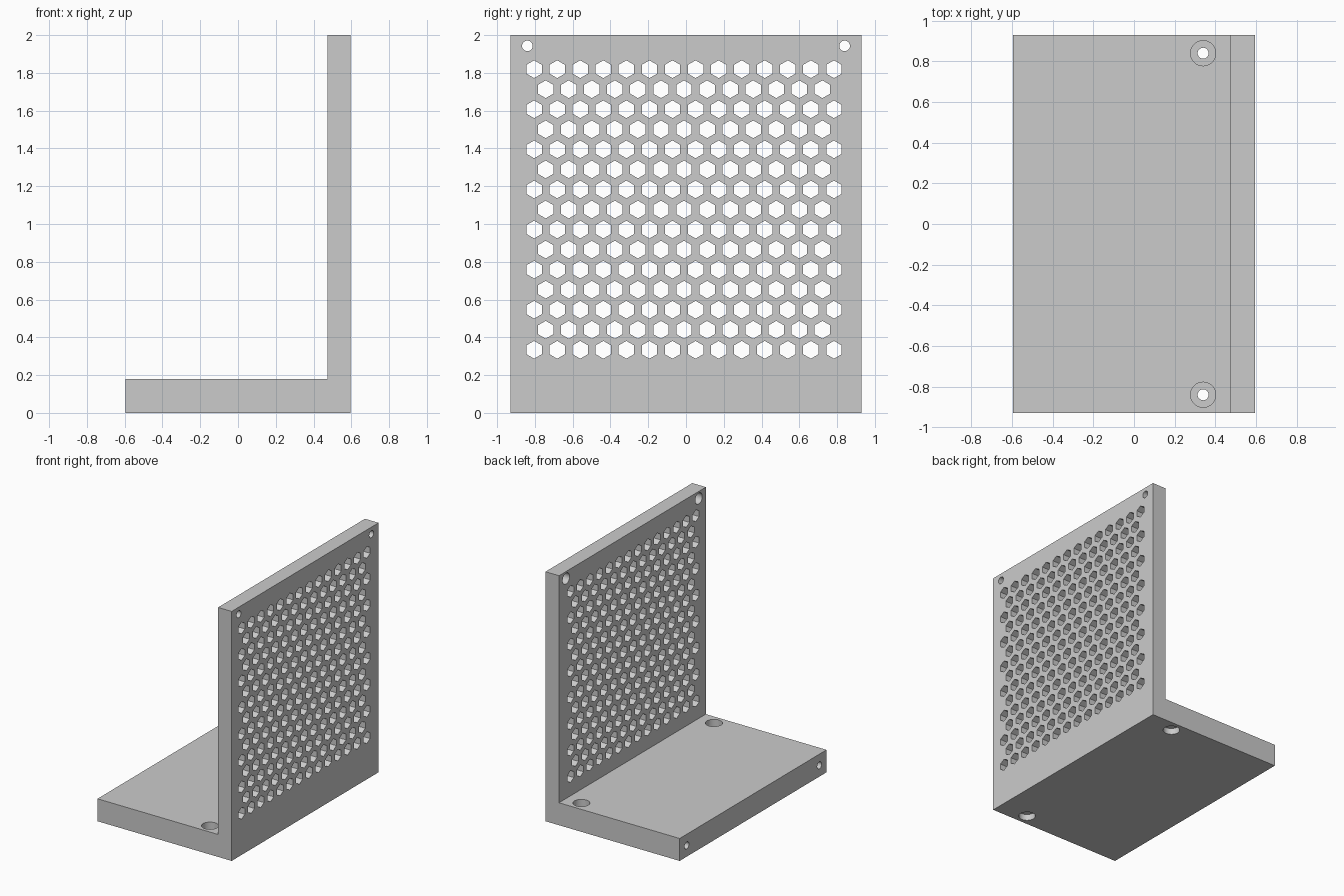
import bpy, bmesh
from math import cos, sin, tau, pi
from mathutils import Matrix, Vector

cube = bpy.data.objects.get("Cube")
if cube:
    bpy.data.objects.remove(cube)

grey = bpy.data.materials.new("plain grey")
grey.use_nodes = True
color = (0.6, 0.6, 0.6, 1)
grey.diffuse_color = color
grey.node_tree.nodes["Principled BSDF"].inputs["Base Color"].default_value = color

HALF_X, HALF_Y, WALL_X, BASE_Z, HOLE_Y = 0.595, 0.93, 0.475, 0.18, 0.84
ALONG_X = Matrix.Rotation(pi / 2, 4, 'Y')
ALONG_Z = Matrix.Identity(4)


def link(bm, name):
    bmesh.ops.recalc_face_normals(bm, faces=bm.faces)
    mesh = bpy.data.meshes.new(name)
    bm.to_mesh(mesh)
    bm.free()
    obj = bpy.data.objects.new(name, mesh)
    bpy.context.collection.objects.link(obj)
    mesh.materials.append(grey)
    return obj


def stepped_cutter(bm, origin, turn, steps, sides=32):
    """Closed plug made of stacked (distance, radius) rings."""
    place = Matrix.Translation(Vector(origin)) @ turn
    rings = [[bm.verts.new(place @ Vector((r * cos(tau * i / sides), r * sin(tau * i / sides), d)))
              for i in range(sides)] for d, r in steps]
    for a, b in zip(rings, rings[1:]):
        for i in range(sides):
            j = (i + 1) % sides
            bm.faces.new((a[i], a[j], b[j], b[i]))
    bm.faces.new(rings[0])
    bm.faces.new(rings[-1])


# L-shaped bracket body, extruded from its side profile
bm = bmesh.new()
profile = [(-HALF_X, 0), (HALF_X, 0), (HALF_X, 2), (WALL_X, 2), (WALL_X, BASE_Z), (-HALF_X, BASE_Z)]
face = bm.faces.new([bm.verts.new((x, -HALF_Y, z)) for x, z in profile])
sweep = bmesh.ops.extrude_face_region(bm, geom=[face])["geom"]
bmesh.ops.translate(bm, vec=(0, 2 * HALF_Y, 0), verts=[v for v in sweep if isinstance(v, bmesh.types.BMVert)])
bracket = link(bm, "bracket")

# Staggered hexagonal vent holes
bm = bmesh.new()
PITCH = 0.1221
for row in range(15):
    odd = row % 2
    for col in range(14 - odd):
        y = -0.804 + PITCH * (col + odd / 2)
        z = 0.334 + 0.1061 * row
        stepped_cutter(bm, (WALL_X, y, z), ALONG_X, [(-0.05, 0.047), (0.17, 0.047)], 6)

# Screw holes in wall, base and base end
for y in (-HOLE_Y, HOLE_Y):
    stepped_cutter(bm, (WALL_X, y, 1.943), ALONG_X,
                   [(-0.05, 0.044), (0.06, 0.044), (0.06, 0.028), (0.17, 0.028)])
    stepped_cutter(bm, (0.34, y, 0), ALONG_Z,
                   [(-0.05, 0.062), (0.05, 0.062), (0.05, 0.027), (0.09, 0.027), (0.09, 0.062), (0.23, 0.062)])
    stepped_cutter(bm, (-HALF_X, y, BASE_Z / 2), ALONG_X, [(-0.05, 0.028), (0.3, 0.028)])
cutter = link(bm, "hole_cutter")
cutter.hide_render = True
cutter.hide_set(True)

cut = bracket.modifiers.new("holes", 'BOOLEAN')
cut.operation = 'DIFFERENCE'
cut.solver = 'EXACT'
cut.object = cutter

# Apply the cut, drop the helper and smooth the round bores
bpy.context.view_layer.objects.active = bracket
bracket.select_set(True)
bpy.ops.object.modifier_apply(modifier=cut.name)
bpy.data.objects.remove(cutter)
bpy.ops.object.shade_smooth_by_angle(angle=0.5)
